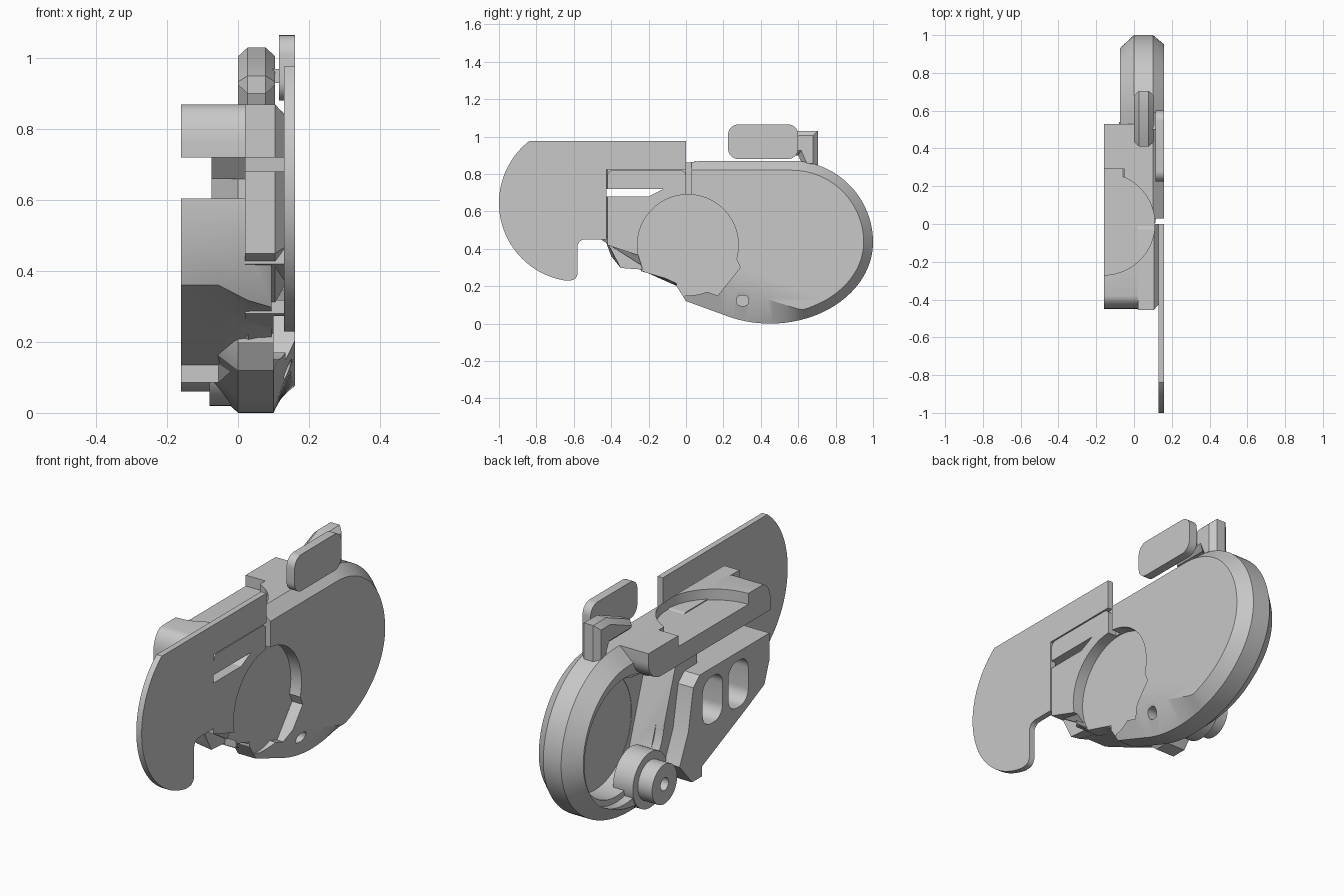
import bpy, bmesh
from math import sin, cos, radians
from mathutils import Vector

if "Cube" in bpy.data.objects:
    bpy.data.objects.remove(bpy.data.objects["Cube"])

colour = (0.58, 0.58, 0.58, 1)
grey = bpy.data.materials.new("plain grey")
grey.use_nodes = True
grey.diffuse_color = colour
grey.node_tree.nodes["Principled BSDF"].inputs["Base Color"].default_value = colour


def arc(cy, cz, radius, start, end, height=None, steps=36):
    """Points along a circular or elliptical arc in the side plane."""
    height = height or radius
    angles = [radians(start + (end - start) * i / steps) for i in range(steps + 1)]
    return [(cy + radius * cos(a), cz + height * sin(a)) for a in angles]


def circle(centre, radius):
    return arc(*centre, radius, 0, 360, steps=64)[:-1]


def box(y0, y1, z0, z1):
    return [(y1, z1), (y0, z1), (y0, z0), (y1, z0)]


def rounded(y0, y1, z0, z1, radius):
    corners = box(y0 + radius, y1 - radius, z0 + radius, z1 - radius)
    points = []
    for turn, corner in enumerate(corners):
        points += arc(*corner, radius, turn * 90, turn * 90 + 90, steps=8)
    return points


def inset(points, distance):
    """Move every edge of a closed outline inwards by the same distance."""
    corners = [Vector(p) for p in points]
    area = sum(a.x * b.y - b.x * a.y for a, b in zip(corners, corners[1:] + corners[:1]))
    side = 1 if area > 0 else -1
    result = []
    for i, corner in enumerate(corners):
        before = (corner - corners[i - 1]).normalized()
        after = (corners[(i + 1) % len(corners)] - corner).normalized()
        mitre = Vector((-before.y - after.y, before.x + after.x))
        moved = corner + side * distance * mitre / (1 + before.dot(after))
        result.append((moved.x, moved.y))
    return result


def loft(name, sections):
    """Skin a solid through (x, side outline) sections."""
    bm = bmesh.new()
    rings = [[bm.verts.new((x, y, z)) for y, z in outline] for x, outline in sections]
    bm.faces.new(rings[0])
    bm.faces.new(rings[-1])
    for near, far in zip(rings, rings[1:]):
        for i in range(len(near)):
            bm.faces.new((near[i - 1], near[i], far[i], far[i - 1]))
    bmesh.ops.recalc_face_normals(bm, faces=bm.faces)
    mesh = bpy.data.meshes.new(name)
    bm.to_mesh(mesh)
    bm.free()
    mesh.materials.append(grey)
    part = bpy.data.objects.new(name, mesh)
    bpy.context.collection.objects.link(part)
    return part


def prism(name, x0, x1, outline):
    return loft(name, [(x0, outline), (x1, outline)])


def cut(part, x0, x1, outline, upright=False):
    """Subtract a prism and bake the result; upright turns its axis to z."""
    cutter = prism("cutter", x0, x1, outline)
    cutter.hide_render = True
    if upright:
        cutter.rotation_euler.y = radians(-90)
    modifier = part.modifiers.new("cut", "BOOLEAN")
    modifier.operation, modifier.solver, modifier.object = "DIFFERENCE", "EXACT", cutter
    bpy.context.view_layer.update()
    depsgraph = bpy.context.evaluated_depsgraph_get()
    part.data = bpy.data.meshes.new_from_object(part.evaluated_get(depsgraph))
    part.modifiers.clear()
    bpy.data.objects.remove(cutter)


# Rear housing: egg-shaped shell, its left rim sloping wider along the bottom
shell = (arc(0.565, 0.435, 0.435, 90, 0) + arc(0.45, 0.435, 0.55, -3, -117, height=0.435)
         + [(0, 0.12), (-0.05, 0.2), (-0.05, 0.87)])
left_face = [(y, max(z, 0.27 - 0.32 * y)) for y, z in inset(shell, 0.05)]
housing = loft("rear_housing", [(-0.075, inset(shell, 0.07)), (0, shell),
                                (0.1, shell), (0.16, left_face)])
cut(housing, 0.11, 1, box(-1, 0.03, 0.2, 1))

# Front core: outer cheek and chamfered inner block
cheek = prism("front_cheek", 0.02, 0.158, rounded(-0.42, 0, 0.2, 0.82, 0.03))
cut(cheek, 0, 1, [(-0.5, 0), (-0.5, 0.45), (-0.42, 0.42), (-0.24, 0.36), (-0.24, 0.28), (0.1, 0.18)])
block = [(-0.455, 0.87), (0.05, 0.87), (0.05, 0.26), (-0.22, 0.3), (-0.455, 0.45)]
inner = loft("inner_core", [(0.02, block), (0.105, block), (0.135, inset(block, 0.035))])
cut(inner, 0.106, 1, box(0, 1, 0, 1))
for part in (cheek, inner):
    cut(part, -1, 1, [(-0.5, 0.68), (-0.2, 0.68), (-0.12, 0.72), (-0.5, 0.72)])

# Round recess with an angled lower notch on the left face
for part in (housing, cheek, inner):
    cut(part, 0.1, 1, circle((0.01, 0.42), 0.27))
    cut(part, 0.1, 1, [(-0.24, 0.285), (0.17, 0.15), (0.29, 0.3), (0.2, 0.5)])
cut(housing, 0.09, 1, rounded(0.27, 0.335, 0.095, 0.15, 0.025))

# Round chamber on the right face, open towards a slanted front wall
chamber = (0.6, 0.43)
cut(housing, -1, -0.03, circle(chamber, 0.32))
cut(housing, -1, 0.09, circle(chamber, 0.29))
cut(housing, -1, 0.088, [(0.19, 0.66), (0.5, 0.7), (0.5, 0.2), (0.33, 0.25)])

# Upper slab with rounded ends
slab = prism("top_slab", -0.16, 0.03, arc(0.43, 0.82, 0.1, -90, 0, steps=12)
             + [(0.53, 0.87)] + arc(-0.38, 0.76, 0.07, 90, 180, height=0.11, steps=6)
             + [(-0.45, 0.72)])
prism("slab_bridge", -0.075, 0.06, [(-0.1, 0.72), (-0.05, 0.66), (0.3, 0.66), (0.3, 0.72)])

# Shallow circular pocket with a small step, sunk into the top
for part in (slab, inner, housing):
    cut(part, 0.815, 1, circle((0, 0.16), 0.27), upright=True)
cut(slab, 0.815, 1, box(0.15, 0.29, 0.05, 0.3), upright=True)


# Lower frame with two rounded slots, its underside rising towards the left
def frame_outline(rise):
    return [(-0.44, 0.605), (-0.44, 0.47), (-0.4 + rise / 20, 0.36 - rise / 16), (-0.25, 0.29),
            (0.1 - rise / 4, 0.135 + rise / 8), (0.1 - rise / 9, 0.085 + rise / 9),
            (0.18, 0.085 + rise / 9), (0.28, 0.2), (0.21, 0.35), (0.17, 0.56), (0.12, 0.605)]


frame = loft("lower_frame", [(-0.16, frame_outline(0)), (-0.055, frame_outline(0)),
                             (0.03, frame_outline(0.7)), (0.095, frame_outline(1))])
for middle in (0.015, -0.19):
    cut(frame, -1, -0.03, rounded(middle - 0.08, middle + 0.08, 0.325, 0.56, 0.065))

# Pivot boss on a wider base
pivot = (0.4, 0.16)
boss = prism("pivot_boss", -0.16, -0.05, circle(pivot, 0.1))
cut(boss, -1, -0.08, circle(pivot, 0.032))
prism("pivot_base", -0.08, 0.03, circle(pivot, 0.14))

# Front side plate
prism("side_plate", 0.13, 0.16,
      [(0, 0.975)] + arc(-0.58, 0.645, 0.42, 128, 262)
      + arc(-0.62, 0.27, 0.04, -70, 0, steps=6) + arc(-0.54, 0.41, 0.04, 180, 90, steps=6)
      + [(-0.425, 0.45), (-0.425, 0.825), (0, 0.825)])

# Thumb paddle and its chamfered lever
prism("thumb_paddle", 0.115, 0.16, rounded(0.225, 0.6, 0.88, 1.065, 0.055))
lever = [(0.41, 0.9), (0.41, 0.95), (0.6, 1.03), (0.705, 1.03),
         (0.705, 0.83), (0.63, 0.83), (0.6, 0.9)]
slim = inset(lever, 0.025)
loft("thumb_lever", [(0, slim), (0.027, lever), (0.078, lever), (0.105, slim)])
prism("lever_link", 0.07, 0.125, box(0.5, 0.59, 0.93, 0.97))

# Smooth the curved sides, keep edges crisp
bpy.ops.object.select_all(action="DESELECT")
for part in bpy.context.collection.objects:
    if part.type == "MESH" and part.active_material == grey:
        part.select_set(True)
        bpy.context.view_layer.objects.active = part
bpy.ops.object.shade_smooth_by_angle(angle=radians(25))
